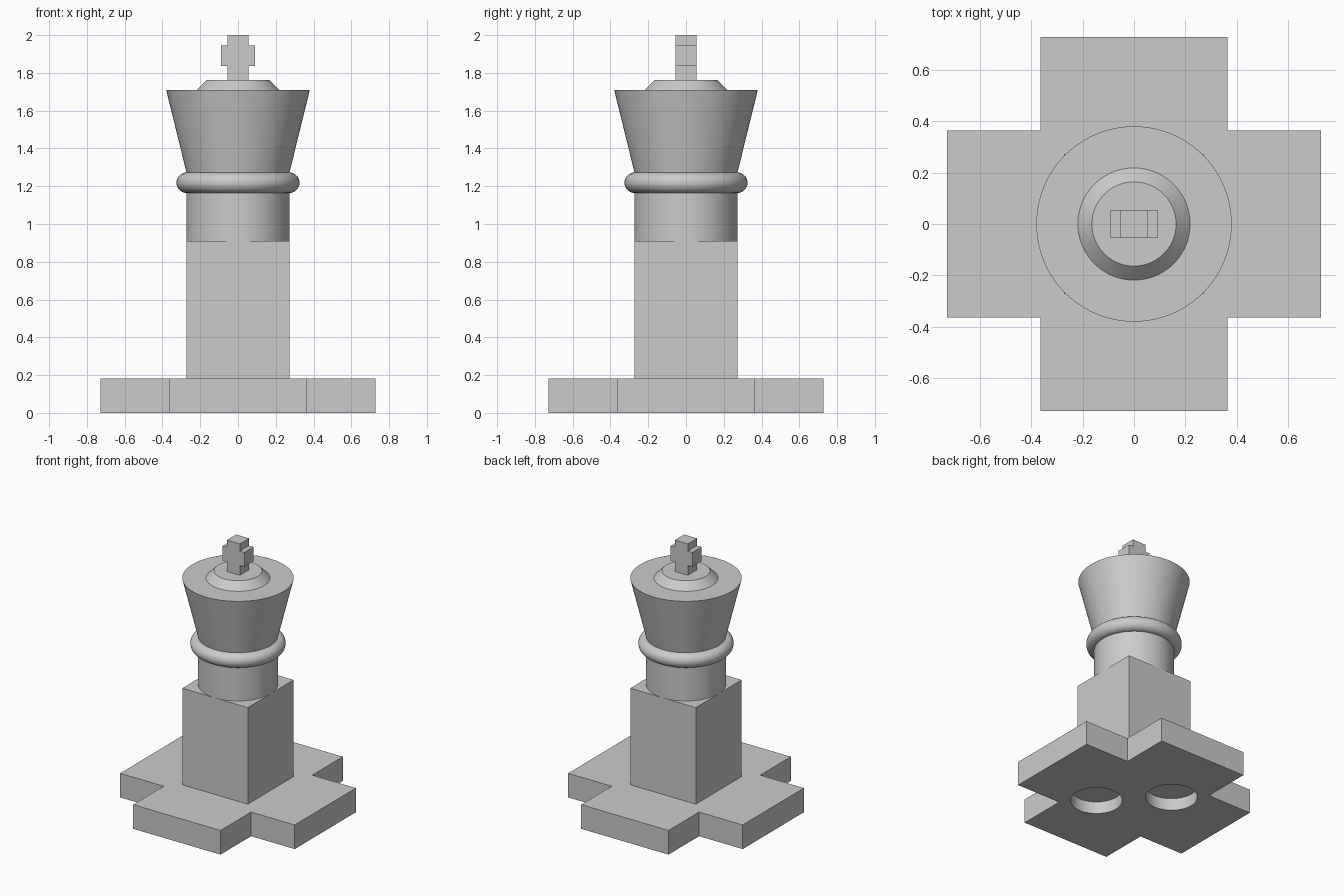
import bpy, bmesh, math

cube = bpy.data.objects.get("Cube")
if cube:
    bpy.data.objects.remove(cube, do_unlink=True)

U = 2 / 11  # design unit: the piece is eleven units tall

grey = bpy.data.materials.new("light_grey")
grey.use_nodes = True
grey.diffuse_color = (0.6, 0.6, 0.6, 1)
grey.node_tree.nodes["Principled BSDF"].inputs["Base Color"].default_value = grey.diffuse_color


def finish(name, smooth=False):
    ob = bpy.context.object
    ob.name = ob.data.name = name
    ob.data.materials.clear()
    ob.data.materials.append(grey)
    if smooth:
        bpy.ops.object.shade_smooth_by_angle(angle=math.radians(35))
    return ob


def box(name, sx, sy, z0, z1):
    bpy.ops.mesh.primitive_cube_add(size=1, location=(0, 0, (z0 + z1) / 2))
    bpy.context.object.scale = (sx, sy, z1 - z0)
    bpy.ops.object.transform_apply(location=False, rotation=False, scale=True)
    return finish(name)


def frustum(name, r0, r1, z0, z1, x=0, y=0):
    bpy.ops.mesh.primitive_cone_add(vertices=96, radius1=r0, radius2=r1, depth=z1 - z0,
                                    location=(x, y, (z0 + z1) / 2))
    return finish(name, True)


def extrude_outline(name, points, axis, depth):
    """Close an outline into one face and pull it along axis by depth."""
    bm = bmesh.new()
    face = bm.faces.new([bm.verts.new(p) for p in points])
    ext = bmesh.ops.extrude_face_region(bm, geom=[face])
    verts = [g for g in ext["geom"] if isinstance(g, bmesh.types.BMVert)]
    bmesh.ops.translate(bm, verts=verts, vec=[a * depth for a in axis])
    bmesh.ops.recalc_face_normals(bm, faces=bm.faces)
    mesh = bpy.data.meshes.new(name)
    bm.to_mesh(mesh)
    bm.free()
    ob = bpy.data.objects.new(name, mesh)
    bpy.context.collection.objects.link(ob)
    bpy.ops.object.select_all(action='DESELECT')
    ob.select_set(True)
    bpy.context.view_layer.objects.active = ob
    return finish(name)


def plus_outline(a, b, c, d):
    """Plus shape: bar of half-width a and half-height b, post of half-width c and half-height d."""
    quarter = [(a, b), (c, b), (c, d)]
    pts = []
    for sx, sy in ((1, 1), (-1, 1), (-1, -1), (1, -1)):
        q = quarter if sx * sy > 0 else quarter[::-1]
        pts += [(sx * x, sy * y) for x, y in q]
    return pts


# Cross-shaped base slab
base = extrude_outline("base", [(x, y, 0) for x, y in plus_outline(4 * U, 2 * U, 2 * U, 4 * U)],
                       (0, 0, 1), U)

# Two round sockets sunk half way into the underside, on a diagonal
for s in (-1, 1):
    cutter = frustum("socket_cutter", 0.97 * U, 0.97 * U, -U, U / 2, s * U, -s * U)
    cutter.hide_render = True
    mod = base.modifiers.new("socket", 'BOOLEAN')
    mod.operation = 'DIFFERENCE'
    mod.solver = 'EXACT'
    mod.object = cutter
    bpy.context.view_layer.objects.active = base
    bpy.ops.object.modifier_apply(modifier=mod.name)
    bpy.data.objects.remove(cutter, do_unlink=True)
bpy.ops.object.select_all(action='DESELECT')
base.select_set(True)
bpy.ops.object.shade_smooth_by_angle(angle=math.radians(35))

# Square column and round neck
box("column", 3 * U, 3 * U, U, 5 * U)
frustum("neck", 1.5 * U, 1.5 * U, 5 * U, 7 * U)

# Rounded collar ring
bpy.ops.mesh.primitive_torus_add(major_segments=96, minor_segments=32, major_radius=1.49 * U,
                                 minor_radius=0.3 * U, location=(0, 0, 6.7 * U))
finish("collar", True)

# Flared crown and its bevelled cap
frustum("crown", 1.5 * U, 2.09 * U, 7 * U, 9.4 * U)
frustum("cap", 1.2 * U, 0.9 * U, 9.4 * U, 9.7 * U)

# Cross finial
w = 0.3 * U
box("finial_post", 2 * w, 2 * w, 9.7 * U, 10.1 * U)
extrude_outline("finial_cross",
                [(x, -w, 10.4 * U + z) for x, z in plus_outline(0.5 * U, w, w, 2 * w)],
                (0, 1, 0), 2 * w)
